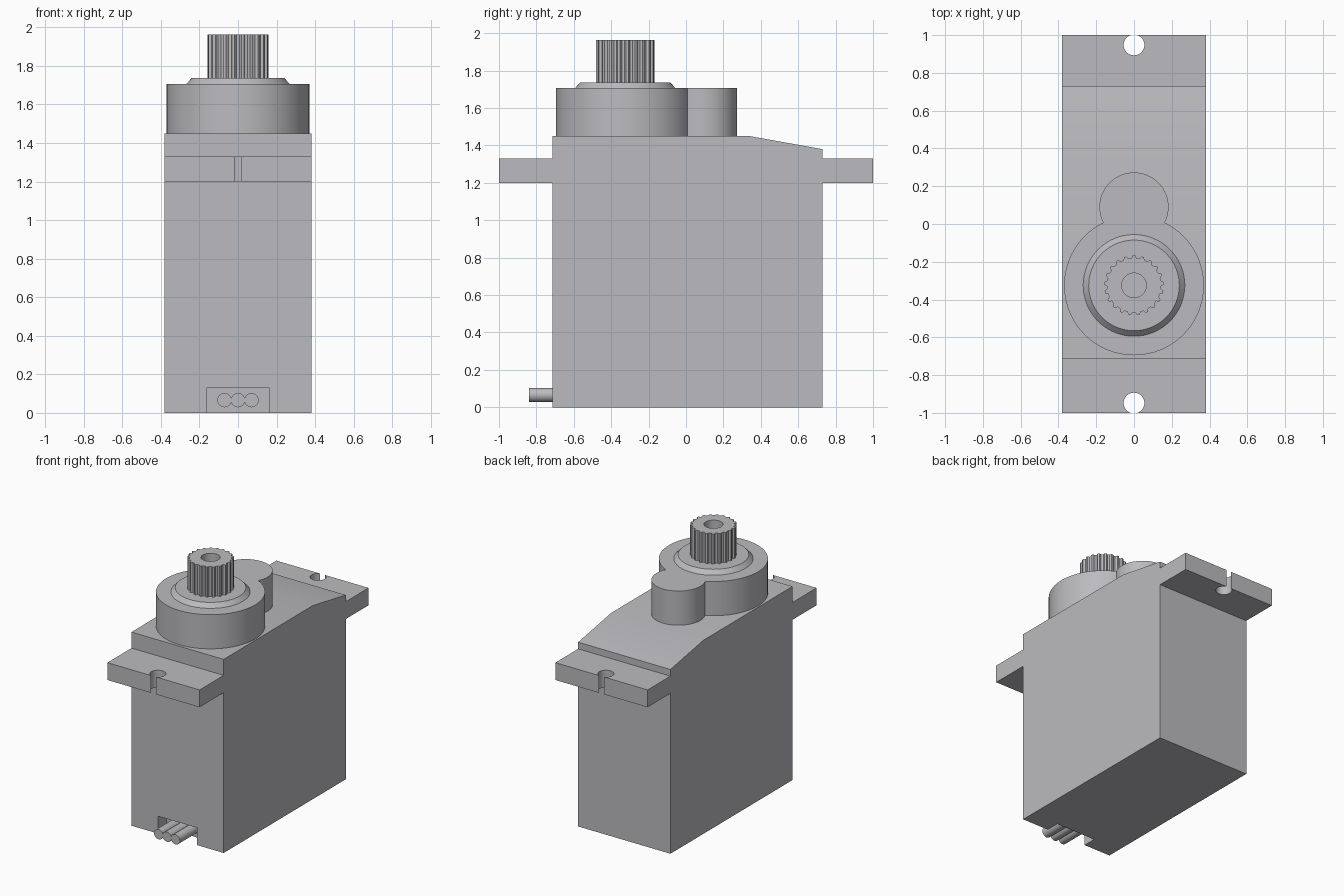
import bpy, bmesh, math
from mathutils import Vector

if "Cube" in bpy.data.objects:
    bpy.data.objects.remove(bpy.data.objects["Cube"])

grey = bpy.data.materials.new("light grey plastic")
grey.diffuse_color = (0.5, 0.5, 0.525, 1)
grey.use_nodes = True
grey.node_tree.nodes["Principled BSDF"].inputs["Base Color"].default_value = grey.diffuse_color


def arc(cx, cy, r, a0, a1, n):
    """Points on an arc, angles in degrees, both ends included."""
    return [(cx + r * math.cos(math.radians(a0 + (a1 - a0) * i / n)),
             cy + r * math.sin(math.radians(a0 + (a1 - a0) * i / n))) for i in range(n + 1)]


def circle(cx, cy, r, n=64):
    return arc(cx, cy, r, 0, 360, n)[:-1]


def prism(name, outline, lo, hi, axis="z", top_scale=1.0, centre=(0, 0)):
    """Extrude a 2D outline along an axis, optionally tapering its far end."""
    def place(p, q, h):
        return {"z": (p, q, h), "x": (h, p, q), "y": (p, h, q)}[axis]
    bm = bmesh.new()
    a = [bm.verts.new(place(p, q, lo)) for p, q in outline]
    b = [bm.verts.new(place(centre[0] + (p - centre[0]) * top_scale,
                            centre[1] + (q - centre[1]) * top_scale, hi)) for p, q in outline]
    n = len(outline)
    bm.faces.new(a[::-1])
    bm.faces.new(b)
    for i in range(n):
        j = (i + 1) % n
        bm.faces.new((a[i], a[j], b[j], b[i]))
    bmesh.ops.recalc_face_normals(bm, faces=bm.faces)
    mesh = bpy.data.meshes.new(name)
    bm.to_mesh(mesh)
    bm.free()
    mesh.materials.append(grey)
    ob = bpy.data.objects.new(name, mesh)
    bpy.context.collection.objects.link(ob)
    return ob


def activate(ob):
    bpy.ops.object.select_all(action="DESELECT")
    ob.select_set(True)
    bpy.context.view_layer.objects.active = ob


def cut(ob, cutter):
    mod = ob.modifiers.new("cut", "BOOLEAN")
    mod.operation, mod.object, mod.solver = "DIFFERENCE", cutter, "EXACT"
    activate(ob)
    bpy.ops.object.modifier_apply(modifier=mod.name)
    bpy.data.objects.remove(cutter)


def smooth(ob, angle=30):
    activate(ob)
    bpy.ops.object.shade_smooth_by_angle(angle=math.radians(angle))


# Case with mounting ears and sloped rear top, as one side profile
FRONT, BACK, W = -0.715, 0.73, 0.382
case = prism("case", [(FRONT, 0), (BACK, 0), (BACK, 1.2), (1, 1.2), (1, 1.33), (BACK, 1.33),
                      (BACK, 1.38), (0.34, 1.45), (FRONT, 1.45), (FRONT, 1.33),
                      (-1, 1.33), (-1, 1.2), (FRONT, 1.2)], -W, W, "x")

# Open screw holes in both ears
for side in (1, -1):
    keyhole = arc(0, 0.948, 0.055, 110, 430, 40) + [(0.0188, 1.1), (-0.0188, 1.1)]
    cut(case, prism("screw_hole_cutter", [(x, y * side) for x, y in keyhole], 1.1, 1.4))

# Cable notch at the bottom of the front
cut(case, prism("cable_notch_cutter", [(-0.163, -0.1), (0.163, -0.1), (0.163, 0.13), (-0.163, 0.13)],
                -0.9, FRONT + 0.1, "y"))
smooth(case)

# Three cable wires
for i, x in enumerate((-0.07, 0, 0.07)):
    smooth(prism(f"wire_{i + 1}", circle(x, 0.066, 0.037, 32), -0.84, FRONT + 0.11, "y"))

# Gear housing: a large and a small circle joined into one outline
SHAFT, R, SMALL_Y, r = -0.325, 0.37, 0.09, 0.183
d = SMALL_Y - SHAFT
along = (d * d + R * R - r * r) / (2 * d)
half = math.sqrt(R * R - along * along)
t_big = math.degrees(math.atan2(along, half))
t_small = math.degrees(math.atan2(along - d, half))
housing = (arc(0, SHAFT, R, 180 - t_big, 360 + t_big, 72)
           + arc(0, SMALL_Y, r, t_small, 180 - t_small, 40)[1:-1])
smooth(prism("gear_housing", housing, 1.44, 1.706))

# Tapered collar round the shaft
smooth(prism("shaft_collar", circle(0, SHAFT, 0.271), 1.704, 1.737,
             top_scale=0.885, centre=(0, SHAFT)))

# Toothed output shaft with a screw bore
TEETH = 21
spline = []
for i in range(TEETH):
    for f, rad in ((-0.32, 0.144), (-0.14, 0.158), (0.14, 0.158), (0.32, 0.144)):
        a = math.tau * (i + f) / TEETH + math.pi / 2
        spline.append((rad * math.cos(a), SHAFT + rad * math.sin(a)))
shaft = prism("output_shaft", spline, 1.73, 1.963)
cut(shaft, prism("bore_cutter", circle(0, SHAFT, 0.065, 48), 1.76, 2.1))
smooth(shaft, 20)
